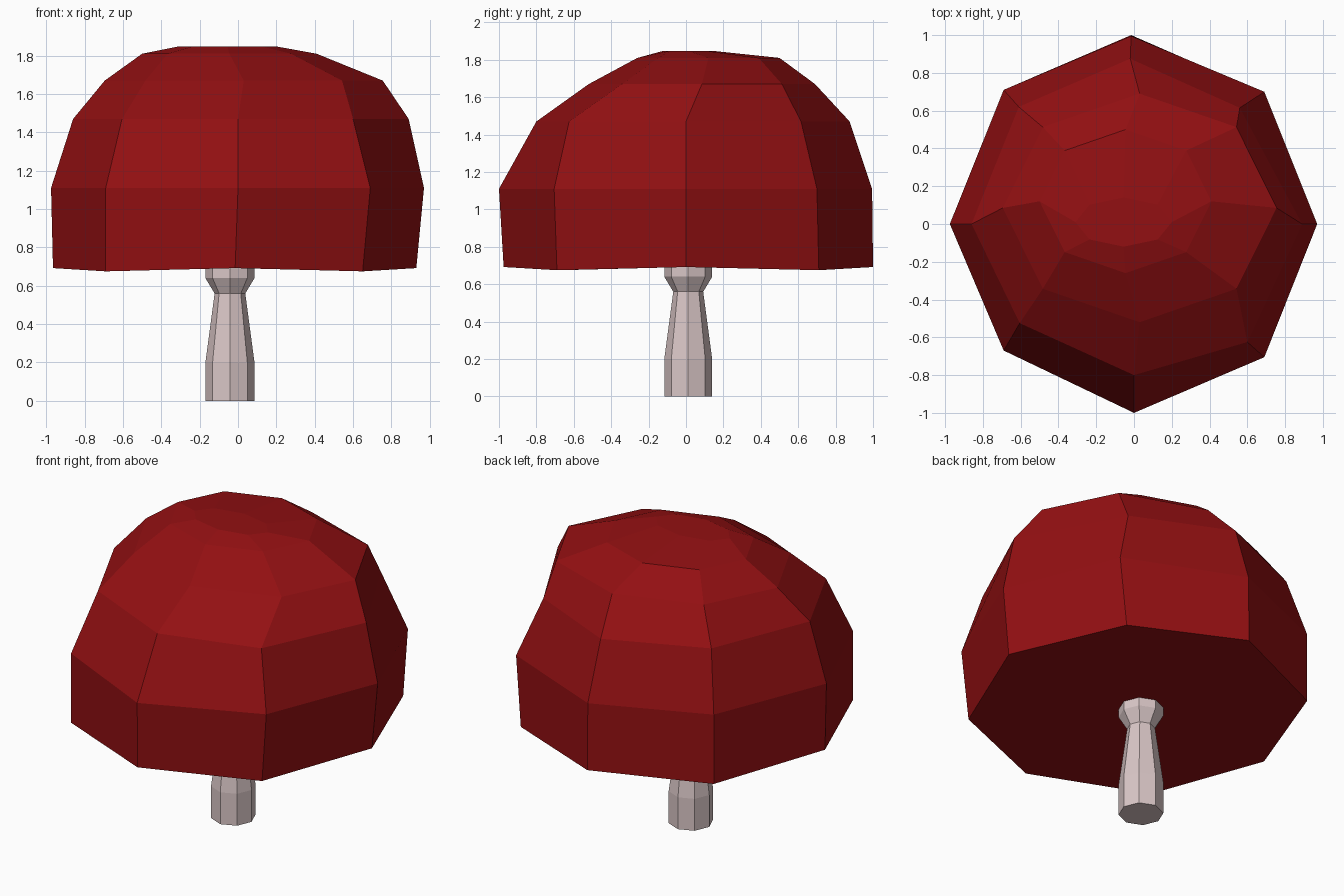
import bpy
import bmesh
import math

if "Cube" in bpy.data.objects:
    bpy.data.objects.remove(bpy.data.objects["Cube"])


def material(name, rgb):
    m = bpy.data.materials.new(name)
    m.diffuse_color = (*rgb, 1.0)
    m.use_nodes = True
    m.node_tree.nodes["Principled BSDF"].inputs["Base Color"].default_value = m.diffuse_color
    return m


def loft(name, rings, mat):
    """Join eight-sided rings, listed bottom to top, into a closed flat-shaded solid."""
    bm = bmesh.new()
    loops = [[bm.verts.new(p) for p in ring] for ring in rings]
    for low, high in zip(loops, loops[1:]):
        for i in range(8):
            j = (i + 1) % 8
            bm.faces.new((low[i], low[j], high[j], high[i]))
    bm.faces.new(loops[0][::-1])
    bm.faces.new(loops[-1])
    bmesh.ops.recalc_face_normals(bm, faces=bm.faces)
    mesh = bpy.data.meshes.new(name)
    bm.to_mesh(mesh)
    bm.free()
    mesh.materials.append(mat)
    obj = bpy.data.objects.new(name, mesh)
    bpy.context.collection.objects.link(obj)
    return obj


def octagon(cx, cy, rx, ry, z):
    return [(cx + rx * math.cos(i * math.pi / 4),
             cy + ry * math.sin(i * math.pi / 4), z) for i in range(8)]


red = material("deep red", (0.29, 0.005, 0.006))
pale = material("pale pink grey", (0.70, 0.57, 0.57))

# Cap: wobbly faceted dome, rim dips slightly at the diagonal corners
rim = [(0.93, 0.0), (0.65, 0.71), (-0.015, 1.0), (-0.69, 0.71),
       (-0.965, 0.0), (-0.69, -0.67), (-0.015, -0.975), (0.65, -0.69)]
belly = [(0.97, 0.0), (0.69, 0.70), (-0.015, 0.995), (-0.69, 0.71),
         (-0.975, 0.0), (-0.69, -0.67), (0.0, -1.0), (0.69, -0.705)]
shoulder = [(0.89, 0.0), (0.56, 0.615), (-0.02, 0.875), (-0.61, 0.62),
            (-0.86, 0.0), (-0.605, -0.525), (0.0, -0.80), (0.60, -0.625)]
cap_rings = [
    [(x, y, 0.675 if i % 2 else 0.692) for i, (x, y) in enumerate(rim)],
    [(x, y, 1.11) for x, y in belly],
    [(x, y, 1.47) for x, y in shoulder],
    octagon(0.03, 0.085, 0.725, 0.605, 1.67),
    octagon(-0.045, 0.12, 0.455, 0.38, 1.81),
    octagon(-0.055, 0.01, 0.255, 0.13, 1.848),
]
loft("cap", cap_rings, red)

# Stem: straight foot, tapered waist and flared collar
stem_profile = [(0.128, 0.0), (0.128, 0.20), (0.08, 0.56), (0.128, 0.64), (0.128, 0.74)]
loft("stem", [octagon(-0.042, 0.012, r, r, z) for r, z in stem_profile], pale)
